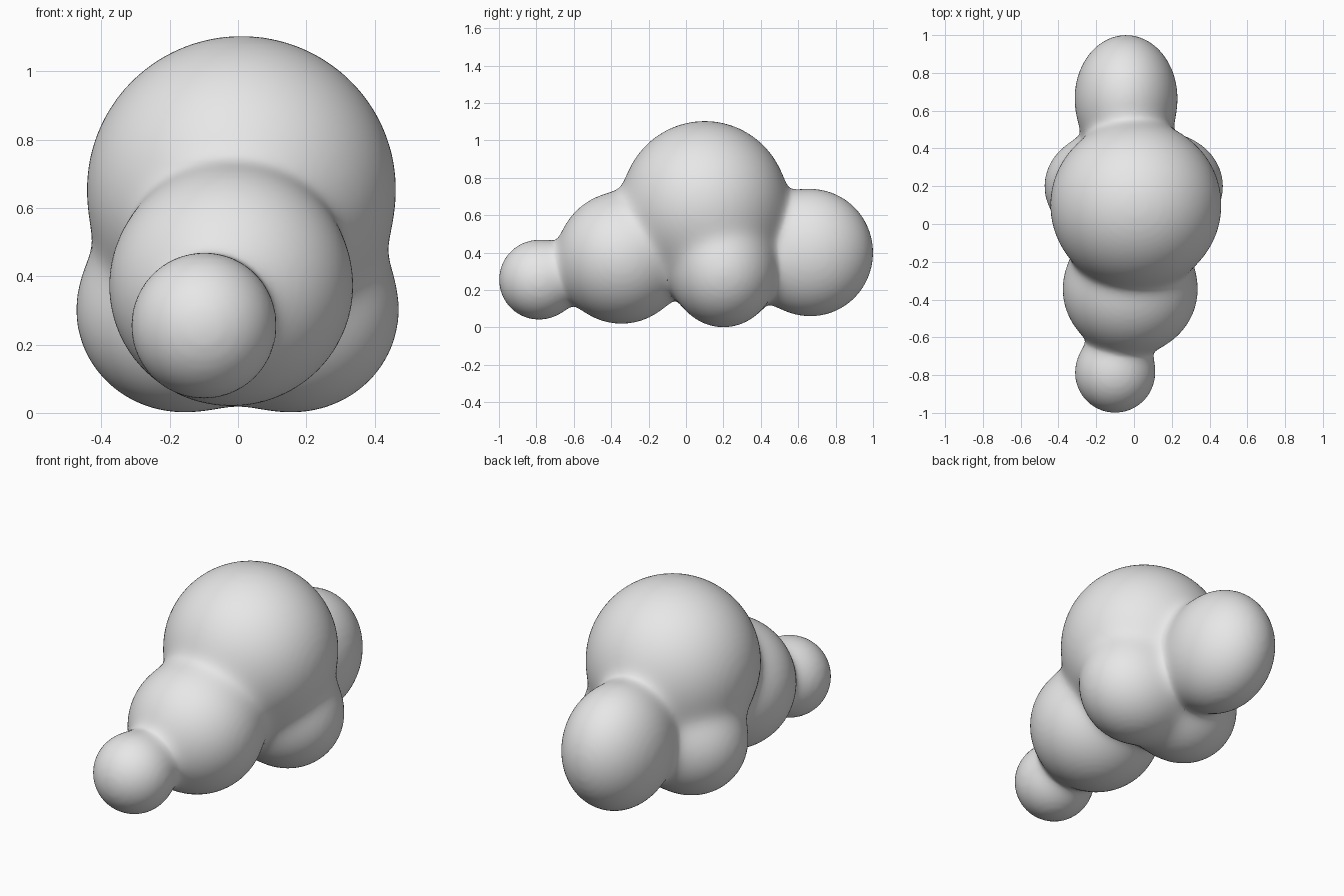
import bpy, bmesh, math
from mathutils import Vector, Matrix

if "Cube" in bpy.data.objects:
    bpy.data.objects.remove(bpy.data.objects["Cube"])

# Puffs of the cloud: centre, radii
PUFFS = [
    ((0.01, 0.10, 0.655), (0.452, 0.445, 0.448)),    # crown
    ((-0.02, -0.345, 0.372), (0.357, 0.345, 0.352)), # front shoulder
    ((-0.10, -0.787, 0.255), (0.212, 0.212, 0.213)), # front tip
    ((-0.042, 0.665, 0.40), (0.272, 0.335, 0.34)),   # back
    ((0.16, 0.20, 0.30), (0.31, 0.28, 0.298)),       # right side
    ((-0.16, 0.20, 0.30), (0.313, 0.28, 0.298)),     # left side
]
PUFFS = [(Vector(c), Vector(r)) for c, r in PUFFS]
BLEND = 0.033


def blended_distance(p):
    """Soft union of all puffs: distance and outward direction."""
    total, direction = 0.0, Vector()
    for c, r in PUFFS:
        d = p - c
        q = Vector((d.x / r.x, d.y / r.y, d.z / r.z))
        g = Vector((q.x / r.x, q.y / r.y, q.z / r.z))
        k0, k1 = q.length, max(g.length, 1e-6)
        w = math.exp(-k0 * (k0 - 1.0) / k1 / BLEND)
        total += w
        direction += g * (w / k1)
    return -BLEND * math.log(max(total, 1e-30)), direction / max(total, 1e-30)


# Overlapping puffs gathered in one mesh
bm = bmesh.new()
for c, r in PUFFS:
    bmesh.ops.create_icosphere(bm, subdivisions=5, radius=1.0,
                               matrix=Matrix.Translation(c) @ Matrix.Diagonal(r).to_4x4())
mesh = bpy.data.meshes.new("cloud")
bm.to_mesh(mesh)
bm.free()
cloud = bpy.data.objects.new("cloud", mesh)
bpy.context.collection.objects.link(cloud)

# Fuse into a single skin
fuse = cloud.modifiers.new("fuse", 'REMESH')
fuse.mode = 'VOXEL'
fuse.voxel_size = 0.018
fused = bpy.data.meshes.new_from_object(
    cloud.evaluated_get(bpy.context.evaluated_depsgraph_get()))
cloud.modifiers.clear()
cloud.data = fused
fused.name = "cloud_skin"

# Pull the skin onto the soft union so the creases become fillets
for v in fused.vertices:
    p = v.co.copy()
    for _ in range(6):
        dist, n = blended_distance(p)
        p -= n * (dist / max(n.length_squared, 0.25))
    v.co = p

# Even out the skin
relax = cloud.modifiers.new("relax", 'SMOOTH')
relax.factor = 0.5
relax.iterations = 4

grey = bpy.data.materials.new("light grey")
grey.diffuse_color = (0.8, 0.8, 0.8, 1.0)
grey.use_nodes = True
grey.node_tree.nodes["Principled BSDF"].inputs["Base Color"].default_value = grey.diffuse_color
fused.materials.clear()
fused.materials.append(grey)
fused.polygons.foreach_set("material_index", [0] * len(fused.polygons))
fused.shade_smooth()
